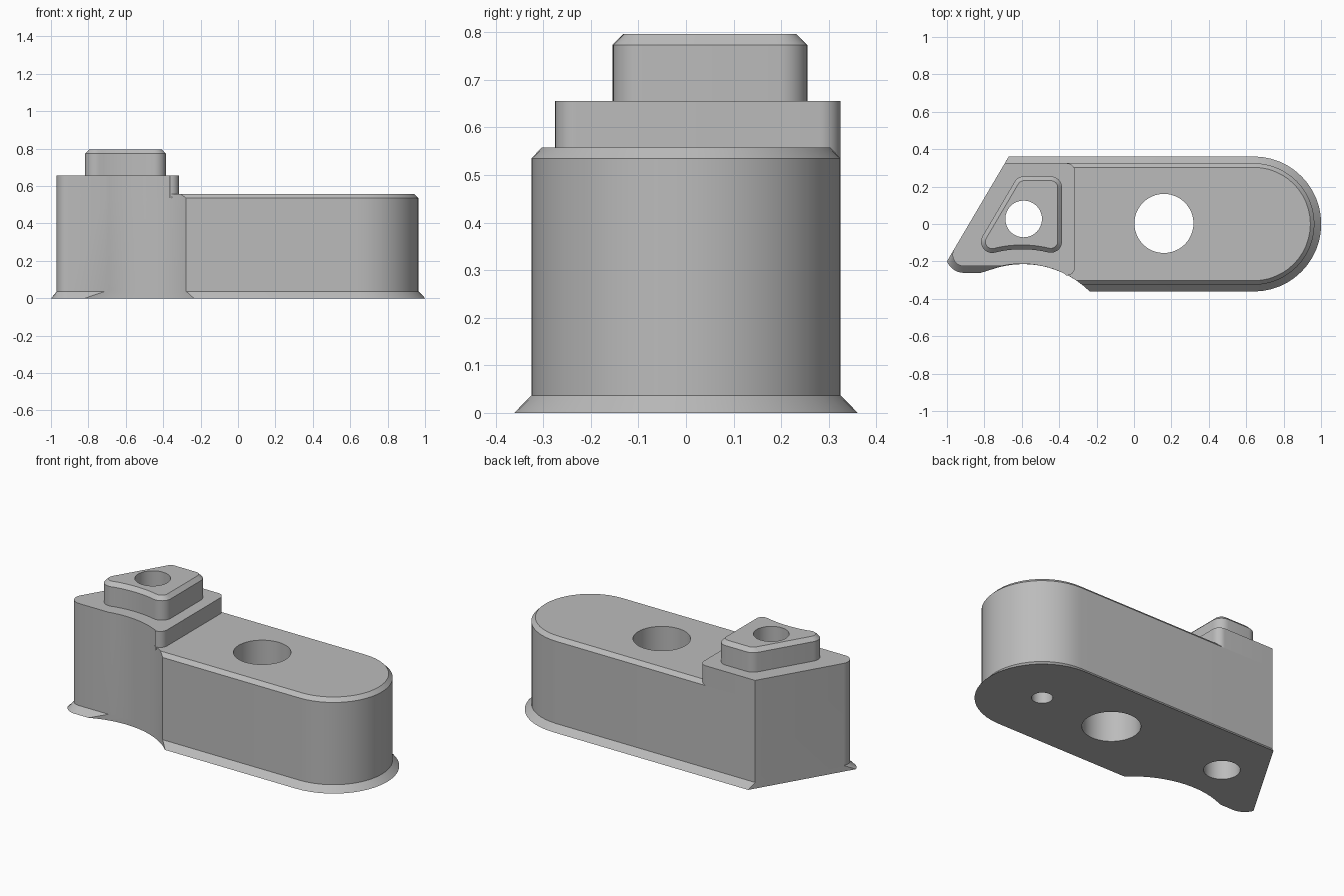
import bpy, bmesh
from math import cos, sin, acos, atan2, sqrt, radians, pi

if "Cube" in bpy.data.objects:
    bpy.data.objects.remove(bpy.data.objects["Cube"])

grey = bpy.data.materials.new("plain grey")
grey.use_nodes = True
colour = (0.5, 0.5, 0.5, 1)
grey.diffuse_color = colour
grey.node_tree.nodes["Principled BSDF"].inputs["Base Color"].default_value = colour

SLOPE = 0.589                       # x per y along the slanted end
SLANT = pi - atan2(SLOPE, 1)        # outward normal of the slanted end
SCOOP = (-0.6, -0.735)              # centre of the scooped flank
SCOOP_R = 0.522
HALF = 0.325                        # half width of the body


def slant_x(y):
    return -1 + (y + 0.2) * SLOPE


def arc(c, r, a, b, n):
    return [(c[0] + r * cos(a + (b - a) * i / n), c[1] + r * sin(a + (b - a) * i / n))
            for i in range(n + 1)]


def scoop_angle(y, side):
    dy = y - SCOOP[1]
    return atan2(dy, side * sqrt(SCOOP_R ** 2 - dy ** 2))


def tip(d):
    """Rounded lower corner of the slanted end, grown by d but cut by the slant."""
    r = 0.06 + max(d, 0)
    return arc((-0.91, -0.165), r, SLANT + acos(0.06 / r), 1.5 * pi, 10)


def body_outline(d):
    h = HALF + d
    left = scoop_angle(-0.225 - max(d, 0), -1)
    return (arc((0.64, 0), h, -pi / 2, pi / 2, 24) + [(slant_x(h), h)] + tip(d)
            + arc(SCOOP, SCOOP_R, left, scoop_angle(-h, 1), 20))


def block_outline():
    end = atan2(sqrt(SCOOP_R ** 2 - 0.23 ** 2), 0.23)
    return (arc((-0.36, 0.28), 0.045, 0, pi / 2, 8) + [(slant_x(HALF), HALF)] + tip(0)
            + arc(SCOOP, SCOOP_R, scoop_angle(-0.225, -1), end, 16)
            + arc((-0.36, -0.23), 0.045, radians(265), 2 * pi, 8))


def boss_outline(e):
    r = 0.06 - e
    low_left, low_right = (-0.758, -0.095), (-0.445, -0.0935)
    a = atan2(low_left[1] - SCOOP[1], low_left[0] - SCOOP[0])
    b = atan2(low_right[1] - SCOOP[1], low_right[0] - SCOOP[0])
    return (arc((-0.445, 0.195), r, 0, pi / 2, 8)
            + arc((-0.587, 0.195), r, pi / 2, SLANT, 6)
            + arc(low_left, r, SLANT, a + pi, 10)
            + arc(SCOOP, 0.6 + e, a, b, 12)[1:-1]
            + arc(low_right, r, b + pi, 2 * pi, 8))


def loft(name, sections):
    """Skin matching outlines stacked at given heights."""
    bm = bmesh.new()
    rings = [[bm.verts.new((x, y, z)) for x, y in pts] for z, pts in sections]
    n = len(rings[0])
    for low, high in zip(rings, rings[1:]):
        for i in range(n):
            j = (i + 1) % n
            bm.faces.new((low[i], low[j], high[j], high[i]))
    bm.faces.new(rings[0][::-1])
    bm.faces.new(rings[-1])
    bmesh.ops.remove_doubles(bm, verts=bm.verts, dist=0.0002)
    bmesh.ops.recalc_face_normals(bm, faces=bm.faces)
    mesh = bpy.data.meshes.new(name)
    bm.to_mesh(mesh)
    bm.free()
    mesh.materials.append(grey)
    ob = bpy.data.objects.new(name, mesh)
    bpy.context.collection.objects.link(ob)
    return ob


def drill(ob, x, y, r, top):
    """Cut a round hole from below the floor up to the given height."""
    ring = arc((x, y), r, 0, 2 * pi, 48)[:-1]
    cutter = loft("hole_cutter", [(-0.1, ring), (top, ring)])
    cutter.hide_render = True
    mod = ob.modifiers.new("hole", 'BOOLEAN')
    mod.operation, mod.solver, mod.object = 'DIFFERENCE', 'EXACT', cutter
    bpy.context.view_layer.objects.active = ob
    bpy.ops.object.modifier_apply(modifier=mod.name)
    bpy.data.objects.remove(cutter)


# Long body with flared foot and chamfered top
body = loft("body", [(0, body_outline(0.036)), (0.037, body_outline(0)),
                     (0.535, body_outline(0)), (0.558, body_outline(-0.022))])
# Raised block at the slanted end
block = loft("raised_block", [(0.535, block_outline()), (0.655, block_outline())])
# Rounded boss on the block
boss = loft("boss", [(0.655, boss_outline(0)), (0.773, boss_outline(0)),
                     (0.796, boss_outline(0.023))])

# Holes: through the boss, through the body, and a blind one underneath
for part in (body, block, boss):
    drill(part, -0.59, 0.027, 0.098, 1)
drill(body, 0.16, 0.003, 0.158, 1)
drill(body, 0.64, 0, 0.057, 0.4)

bpy.ops.object.select_all(action='DESELECT')
for part in (body, block, boss):
    part.select_set(True)
bpy.context.view_layer.objects.active = body
bpy.ops.object.shade_smooth_by_angle(angle=radians(25))
